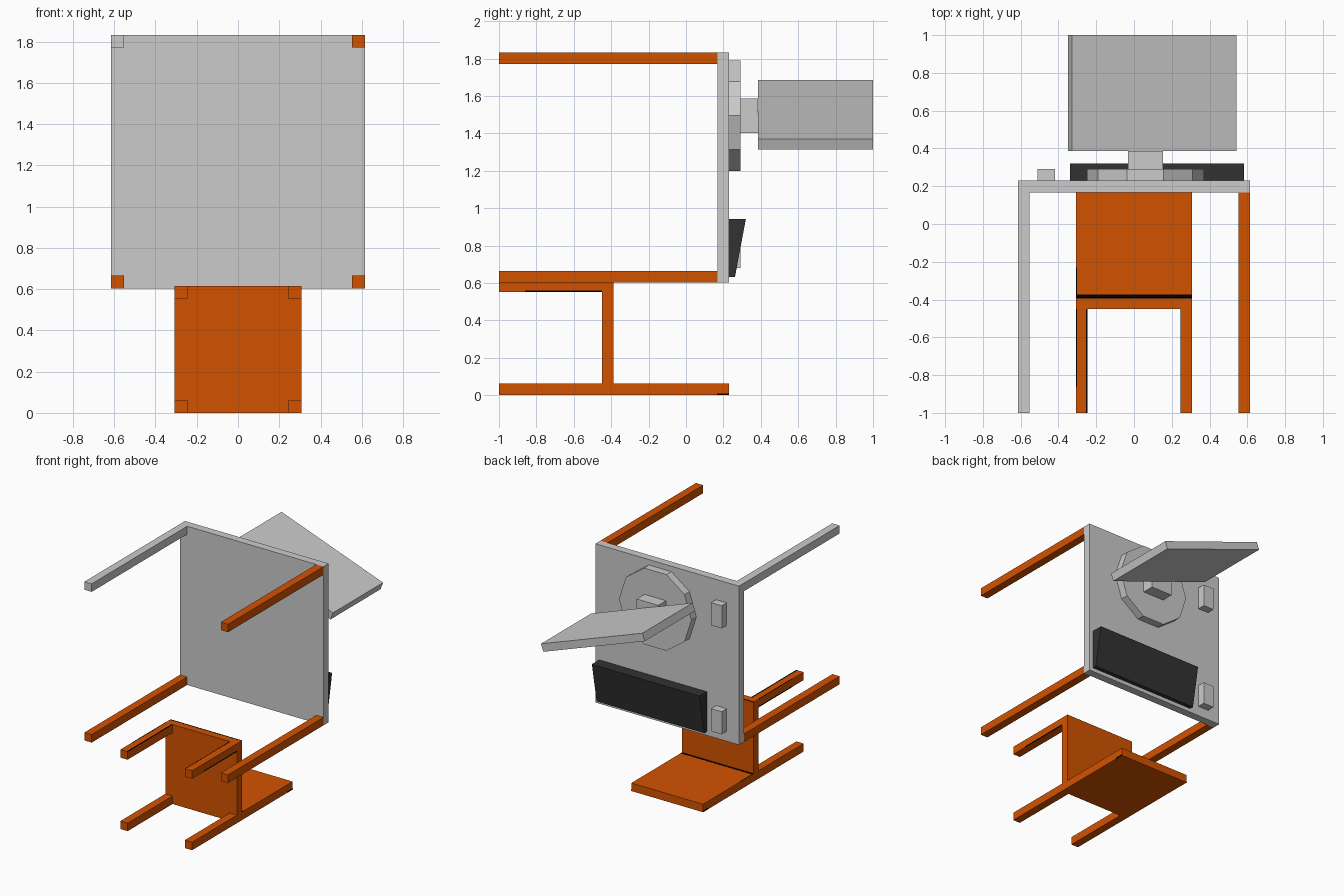
import bpy, bmesh, math
from mathutils import Matrix

if "Cube" in bpy.data.objects:
    bpy.data.objects.remove(bpy.data.objects["Cube"])


def material(name, rgb):
    m = bpy.data.materials.new(name)
    m.diffuse_color = (*rgb, 1)
    m.use_nodes = True
    m.node_tree.nodes["Principled BSDF"].inputs["Base Color"].default_value = m.diffuse_color
    return m


ORANGE = material("orange wood", (0.65, 0.085, 0.0))
GREY = material("light grey", (0.6, 0.6, 0.6))
DARK = material("charcoal", (0.032, 0.032, 0.032))
BLACK = material("black", (0.0, 0.0, 0.0))


def finish(name, bm, mat):
    bmesh.ops.recalc_face_normals(bm, faces=bm.faces)
    me = bpy.data.meshes.new(name)
    bm.to_mesh(me)
    bm.free()
    me.materials.append(mat)
    ob = bpy.data.objects.new(name, me)
    bpy.context.collection.objects.link(ob)
    return ob


def box(name, x, y, z, mat):
    """Box from (min, max) ranges on each axis."""
    bm = bmesh.new()
    bmesh.ops.create_cube(bm, size=1)
    for v in bm.verts:
        for i, (a, b) in enumerate((x, y, z)):
            v.co[i] = b if v.co[i] > 0 else a
    return finish(name, bm, mat)


def centred(c, size):
    return (c - size / 2, c + size / 2)


# Table lying on its side, legs pointing forward
box("table_top", (-0.615, 0.615), (0.168, 0.23), (0.603, 1.832), GREY)
for x, side in ((-0.584, "left"), (0.584, "right")):
    for z, level in ((0.634, "lower"), (1.801, "upper")):
        mat = GREY if (side, level) == ("left", "upper") else ORANGE
        box(f"table_leg_{side}_{level}", centred(x, 0.062), (-1, 0.168), centred(z, 0.062), mat)

# Chair lying on its back
box("chair_seat", (-0.307, 0.307), (-0.45, -0.388), (0, 0.615), ORANGE)
box("chair_back", (-0.307, 0.307), (-0.388, 0.23), (0, 0.062), ORANGE)
for x, side in ((-0.276, "left"), (0.276, "right")):
    for z, level in ((0.031, "lower"), (0.584, "upper")):
        box(f"chair_leg_{side}_{level}", centred(x, 0.062), (-1, -0.45), centred(z, 0.062), ORANGE)

# Thin black seam lines along the chair's edges
T = 0.001
box("seat_edge_seam", (-0.307, 0.307), (-0.395, -0.388), centred(0.615, 2 * T), BLACK)
box("back_joint_seam", (-0.307, 0.307), (-0.388, -0.373), centred(0.062, 2 * T), BLACK)
box("back_side_seam", (-0.307, -0.302), (-0.373, -0.23), centred(0.062, 2 * T), BLACK)
box("leg_outer_seam", (-0.307, -0.302), (-0.86, -0.45), centred(0.615, 2 * T), BLACK)
for s, side in ((-1, "left"), (1, "right")):
    w = 0.008 if s < 0 else 0.004
    box(f"leg_inner_seam_{side}", centred(s * (0.245 + w / 2), w), (-1, -0.45), centred(0.615, 2 * T), BLACK)
    box(f"leg_lower_seam_{side}", centred(s * 0.307, 2 * T), (-0.86, -0.45), (0.553, 0.56), BLACK)
    box(f"back_end_seam_{side}", centred(s * 0.307, 2 * T), (0.165, 0.23), (0, 0.01), BLACK)
    for z, level in ((0.06, "lower"), (0.555, "upper")):
        box(f"leg_end_seam_{side}_{level}", centred(s * 0.276, 0.062), centred(-1 + T, 2 * T), centred(z, 0.004), BLACK)

# Monitor: ten-sided foot, square neck, tilted screen slab
bm = bmesh.new()
bmesh.ops.create_cone(bm, cap_ends=True, segments=10, radius1=0.31, radius2=0.31, depth=0.062)
# put a corner on the x axis before standing the disc upright
first = next(v.co for v in bm.verts)
turn = Matrix.Rotation(-math.atan2(first.y, first.x), 4, 'Z')
bm.transform(Matrix.Translation((0.06, 0.26, 1.495)) @ Matrix.Rotation(math.radians(90), 4, 'X') @ turn)
finish("monitor_foot", bm, GREY)
box("monitor_neck", centred(0.06, 0.185), (0.29, 0.386), centred(1.495, 0.185), GREY)
screen = box("monitor_screen", centred(0, 0.925), (0.386, 1), centred(0, 0.06), GREY)
screen.data.transform(Matrix.Translation((0.097, 0, 1.5)) @ Matrix.Rotation(math.radians(19.9), 4, 'Y'))

# Wedge-shaped keyboard
bm = bmesh.new()
profile = [(0.23, 0.633), (0.262, 0.633), (0.32, 0.942), (0.23, 0.942)]
face = bm.faces.new([bm.verts.new((-0.34, y, z)) for y, z in profile])
ext = bmesh.ops.extrude_face_region(bm, geom=[face])["geom"]
bmesh.ops.translate(bm, vec=(0.922, 0, 0), verts=[g for g in ext if isinstance(g, bmesh.types.BMVert)])
finish("keyboard", bm, DARK)

# Two small blocks beside the keyboard and the monitor
for name, z in (("mouse", 0.768), ("small_block", 1.588)):
    box(name, (-0.51, -0.418), (0.23, 0.291), centred(z, 0.175), GREY)
